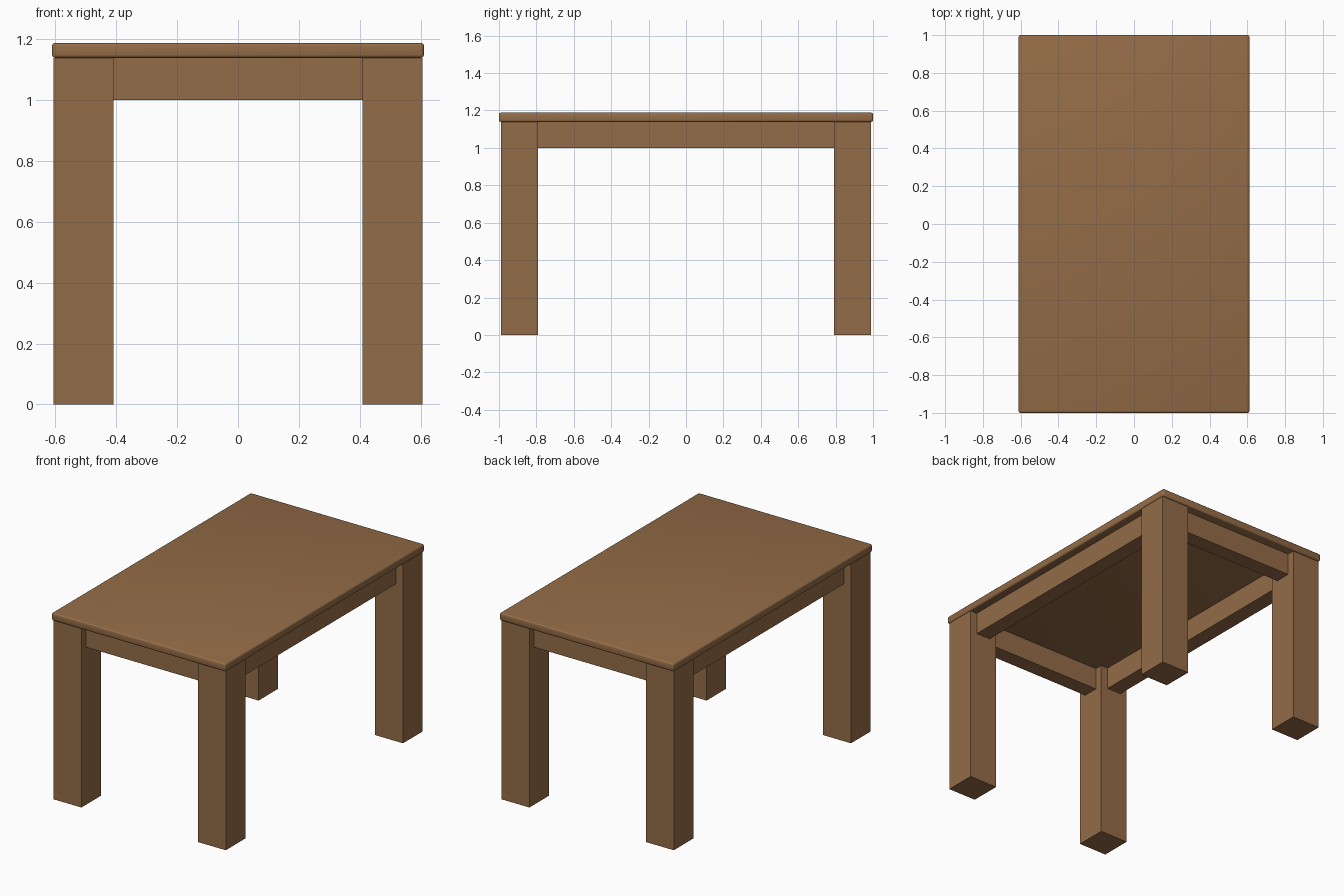
import bpy

if "Cube" in bpy.data.objects:
    bpy.data.objects.remove(bpy.data.objects["Cube"])

wood = bpy.data.materials.new("brown_wood")
wood.diffuse_color = (0.296, 0.150, 0.063, 1.0)
wood.use_nodes = True
wood.node_tree.nodes["Principled BSDF"].inputs["Base Color"].default_value = wood.diffuse_color


def box(name, x0, x1, y0, y1, z0, z1):
    """Axis-aligned box between the given limits."""
    bpy.ops.mesh.primitive_cube_add(
        size=1, location=((x0 + x1) / 2, (y0 + y1) / 2, (z0 + z1) / 2))
    ob = bpy.context.object
    ob.name = name
    ob.scale = (x1 - x0, y1 - y0, z1 - z0)
    bpy.ops.object.transform_apply(location=False, rotation=False, scale=True)
    ob.data.materials.append(wood)
    return ob


TOP, UNDER, RAIL = 1.188, 1.139, 1.0     # table top, its underside, rail bottom
LX, LY, LEG = 0.606, 0.988, 0.197        # outer leg faces and leg width
INSET, THICK = 0.048, 0.10               # rail set-back and thickness

# Table top with softly rounded, fully smooth-shaded edges
top = box("table_top", -0.611, 0.611, -1.0, 1.0, UNDER, TOP)
bevel = top.modifiers.new("rounded_edges", 'BEVEL')
bevel.width = 0.01
bevel.segments = 3
bpy.ops.object.shade_smooth()

# Four square legs
for sx, side in ((-1, "left"), (1, "right")):
    for sy, end in ((-1, "front"), (1, "back")):
        cx, cy = sx * (LX - LEG / 2), sy * (LY - LEG / 2)
        box(f"{end}_{side}_leg", cx - LEG / 2, cx + LEG / 2,
            cy - LEG / 2, cy + LEG / 2, 0, UNDER)

# Rails between the legs, set back from the outer leg faces
for s, side, end in ((-1, "left", "front"), (1, "right", "back")):
    c = s * (LX - INSET - THICK / 2)
    box(f"{side}_rail", c - THICK / 2, c + THICK / 2,
        -(LY - LEG), LY - LEG, RAIL, UNDER)
    c = s * (LY - INSET - THICK / 2)
    box(f"{end}_rail", -(LX - LEG), LX - LEG,
        c - THICK / 2, c + THICK / 2, RAIL, UNDER)
